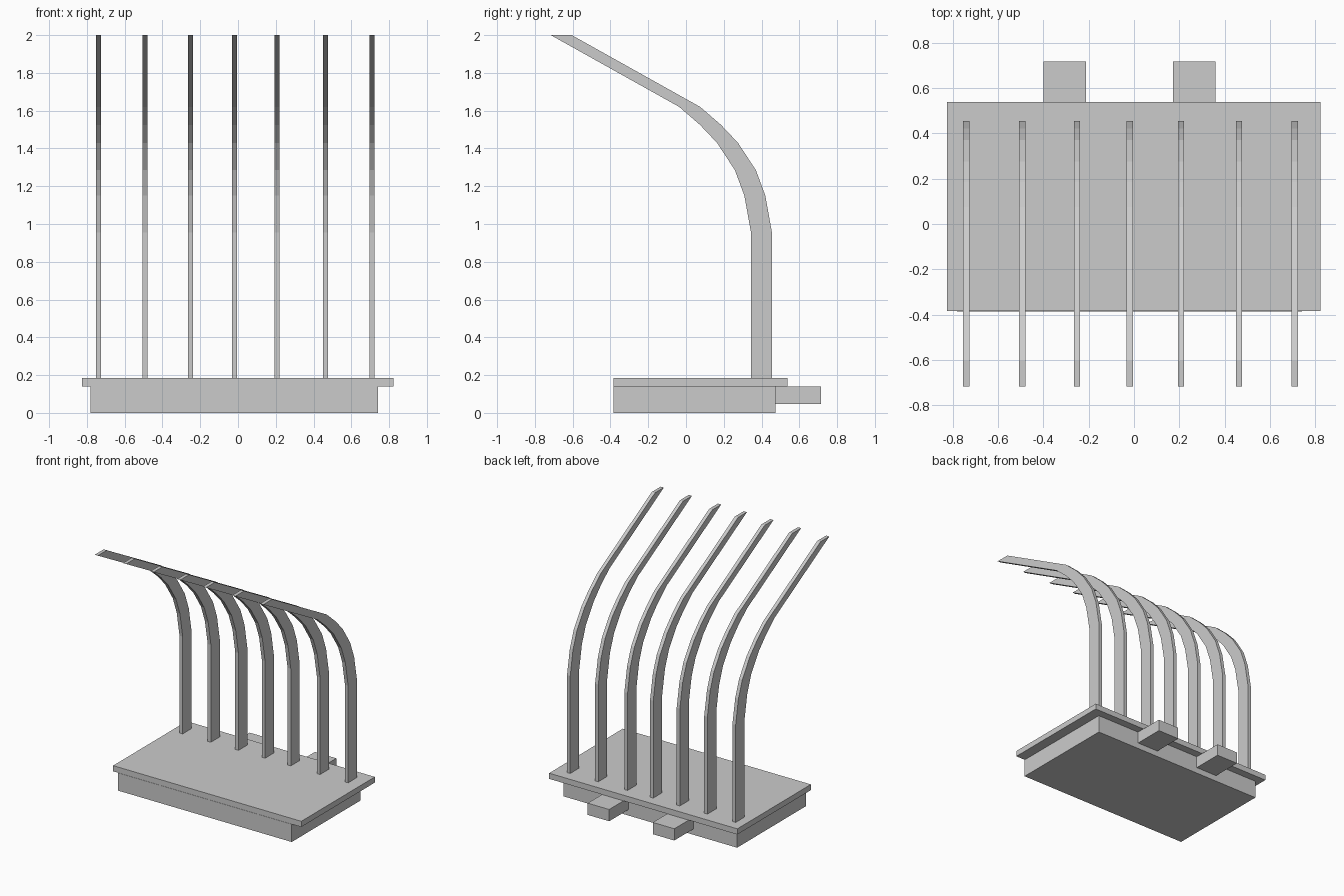
import bpy

if "Cube" in bpy.data.objects:
    bpy.data.objects.remove(bpy.data.objects["Cube"])


def prism(name, outline, axis_range):
    """Extrude a (y, z) outline along x."""
    x0, x1 = axis_range
    n = len(outline)
    verts = [(x, y, z) for x in (x0, x1) for y, z in outline]
    faces = [tuple(reversed(range(n))), tuple(range(n, 2 * n))]
    faces += [(i, (i + 1) % n, n + (i + 1) % n, n + i) for i in range(n)]
    mesh = bpy.data.meshes.new(name)
    mesh.from_pydata(verts, [], faces)
    mesh.update()
    obj = bpy.data.objects.new(name, mesh)
    bpy.context.collection.objects.link(obj)
    return obj


def box(name, x, y, z):
    return prism(name, [(y[0], z[0]), (y[1], z[0]), (y[1], z[1]), (y[0], z[1])], x)


# Base block with overhanging top slab
box("base_block", (-0.78, 0.74), (-0.385, 0.475), (0.0, 0.14))
box("top_slab", (-0.825, 0.822), (-0.383, 0.537), (0.14, 0.185))

# Two rear blocks
for i, x in enumerate((-0.305, 0.265)):
    box(f"rear_block_{i + 1}", (x - 0.094, x + 0.094), (0.475, 0.716), (0.047, 0.14))

# Curved slats: rear edge path, repeated at a constant depth for the front edge
path = [(0.455, 0.185), (0.455, 0.955), (0.42, 1.15), (0.37, 1.285),
        (0.275, 1.43), (0.185, 1.525), (0.075, 1.62), (-0.605, 2.0)]
depth = 0.111
outline = path + [(y - depth, z) for y, z in reversed(path)]
for i, x in enumerate((-0.739, -0.492, -0.251, -0.018, 0.207, 0.463, 0.709)):
    prism(f"curved_slat_{i + 1}", outline, (x - 0.014, x + 0.014))
